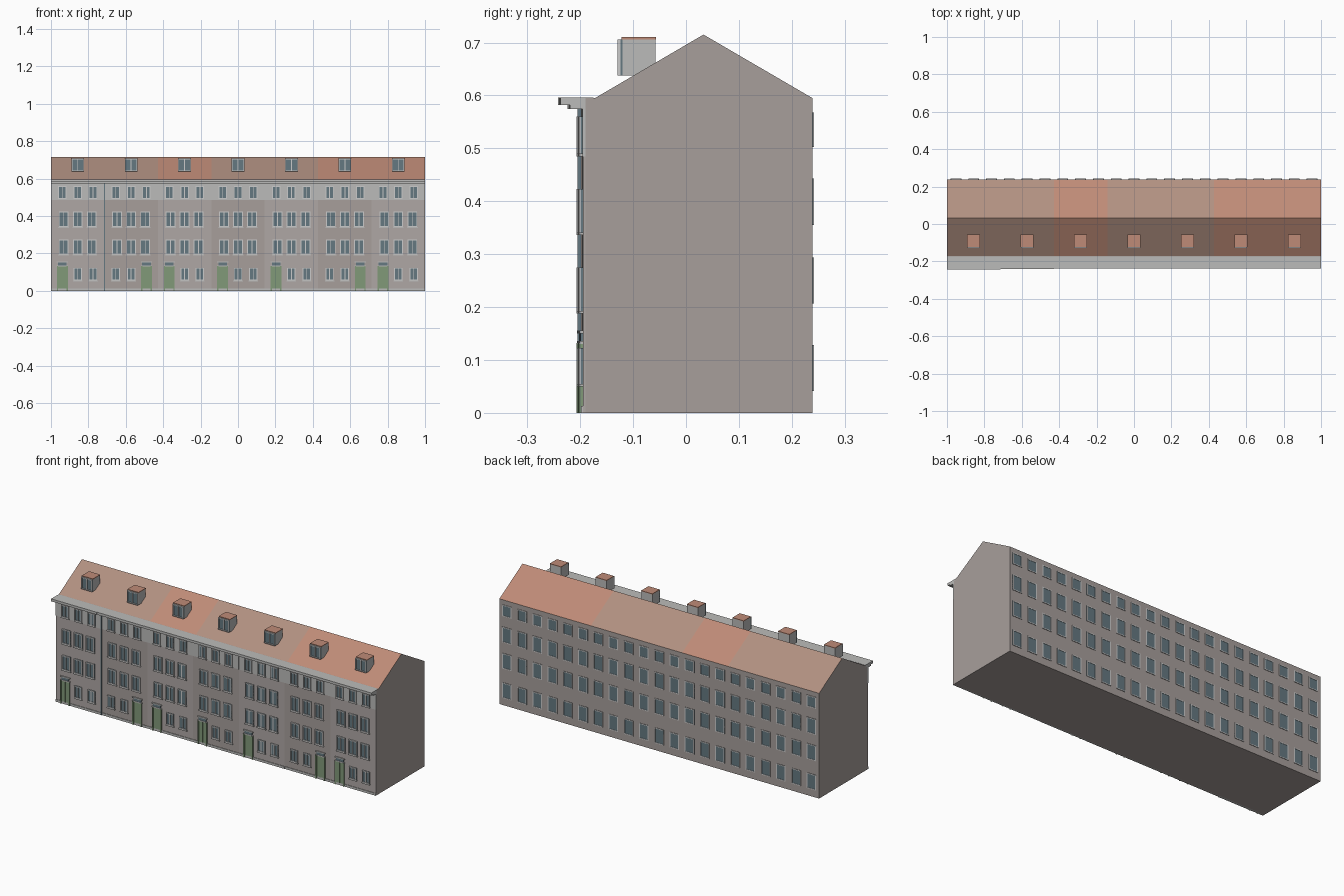
import bpy, bmesh
from mathutils import Matrix, Vector

if "Cube" in bpy.data.objects:
    bpy.data.objects.remove(bpy.data.objects["Cube"])


def mat(name, r, g, b):
    m = bpy.data.materials.new(name)
    m.diffuse_color = (r, g, b, 1)
    m.use_nodes = True
    m.node_tree.nodes["Principled BSDF"].inputs["Base Color"].default_value = m.diffuse_color
    return m


WALL = mat("wall_plaster", 0.39, 0.345, 0.33)
WALL2 = mat("wall_plaster_light", 0.43, 0.39, 0.375)
STONE = mat("pale_stone", 0.50, 0.50, 0.49)
TILE = mat("roof_orange", 0.52, 0.26, 0.185)
TILE2 = mat("roof_brown", 0.44, 0.28, 0.22)
GLASS = mat("window_glass", 0.13, 0.19, 0.22)
FRAME = mat("window_frame", 0.55, 0.57, 0.56)
GREEN = mat("door_green", 0.22, 0.32, 0.19)

HOUSES = 7
W = 2 / HOUSES
OFFSET = [0.005, 0.003, 0.002, 0.002, 0.001, 0.0, 0.0]   # slight forward steps
DOOR_SIDE = [-1, 1, -1, -1, -1, 1, -1]
ROOF_TONE = [1, 1, 0, 1, 1, 0, 0]
parts = {}


def part(name, *mats):
    if name not in parts:
        parts[name] = (bmesh.new(), mats)
    return parts[name][0]


def box(name, m, x0, x1, y0, y1, z0, z1):
    bm = part(name, m)
    c = Vector(((x0 + x1) / 2, (y0 + y1) / 2, (z0 + z1) / 2))
    size = (x1 - x0, abs(y1 - y0), z1 - z0)
    bmesh.ops.create_cube(bm, size=1, matrix=Matrix.Translation(c) @ Matrix.Diagonal((*size, 1)))


def window(tag, x, z0, z1, w, wall, depth, out, bar=True, sill=0.0):
    """Framed window on a wall plane; out = -1 for the front, 1 for the back."""
    t, h = 0.005, w / 2
    glass, front = wall + out * depth * 0.45, wall + out * depth
    lo, hi = min(wall, front), max(wall, front)
    box(tag + "_window_glass", GLASS, x - h, x + h, min(wall, glass), max(wall, glass), z0, z1)
    f = tag + "_window_frames"
    for s in (-1, 1):
        xs = x + s * (h - t / 2)
        box(f, FRAME, xs - t / 2, xs + t / 2, lo, hi, z0, z1)
    box(f, FRAME, x - h + t, x + h - t, lo, hi, z0, z0 + t)
    box(f, FRAME, x - h + t, x + h - t, lo, hi, z1 - t, z1)
    if bar:
        box(f, FRAME, x - 0.002, x + 0.002, lo, hi, z0 + t, z1 - t)
    if sill:
        box(tag + "_window_sills", STONE, x - h - sill, x + h + sill, lo, hi, z0 - 0.005, z0)


# Main body: gabled profile swept along x, one roof strip per house
profile = [(-0.19, 0), (0.239, 0), (0.239, 0.595), (0.033, 0.715), (-0.172, 0.595), (-0.19, 0.595)]
bm = part("building_body", WALL, TILE, TILE2)
rings = [[bm.verts.new((-1 + i * W, y, z)) for y, z in profile] for i in range(HOUSES + 1)]
for i in range(HOUSES):
    for k in range(6):
        n = (k + 1) % 6
        f = bm.faces.new((rings[i][k], rings[i + 1][k], rings[i + 1][n], rings[i][n]))
        if k in (2, 3):
            f.material_index = 1 + ROOF_TONE[i]
bm.faces.new(rings[0])
bm.faces.new(rings[-1])

for i in range(HOUSES):
    x0, x1 = -1 + i * W, -1 + (i + 1) * W
    cx, off, side = (x0 + x1) / 2, OFFSET[i], DOOR_SIDE[i]
    wall = -0.195 - off

    # Facade panel, pale frieze, plinth and cornice
    box("facade_" + ("b" if i % 2 else "a"), WALL if i % 2 else WALL2, x0, x1, wall, -0.189, 0, 0.485)
    box("top_frieze", STONE, x0, x1, wall - 0.0005, -0.189, 0.485, 0.58)
    box("plinth", STONE, x0, x1, wall - 0.003, -0.189, 0, 0.013)
    box("cornice", STONE, x0, x1, -0.237 - off, -0.175, 0.582, 0.596)
    box("cornice_moulding", STONE, x0, x1, -0.219 - off, -0.189, 0.574, 0.582)

    # Ground floor: one door and two windows; upper floors: three windows
    for c in (-1, 0, 1):
        x = cx + c * 0.082
        if c == side:
            box("door_panels", GREEN, x - 0.023, x + 0.023, wall - 0.003, wall, 0.013, 0.130)
            for s in (-1, 1):
                xs = x + s * 0.0255
                box("door_frames", GREEN, xs - 0.0035, xs + 0.0035, wall - 0.007, wall, 0, 0.132)
            box("door_frames", GREEN, x - 0.002, x + 0.002, wall - 0.006, wall, 0.013, 0.13)
            box("door_fanlights", GLASS, x - 0.023, x + 0.023, wall - 0.004, wall, 0.136, 0.150)
            box("door_lintels", STONE, x - 0.03, x + 0.03, wall - 0.006, wall, 0.130, 0.136)
            box("door_lintels", STONE, x - 0.03, x + 0.03, wall - 0.006, wall, 0.150, 0.156)
        else:
            window("front", x, 0.055, 0.123, 0.045, wall, 0.007, -1, sill=0.003)
        for z0, z1 in ((0.193, 0.275), (0.341, 0.423)):
            window("front", cx + c * 0.075, z0, z1, 0.052, wall, 0.007, -1, sill=0.003)
        window("front", x, 0.490, 0.560, 0.045, wall, 0.007, -1, sill=0.003)

        # Back wall windows
        for z0, z1 in ((0.041, 0.128), (0.207, 0.294), (0.355, 0.443), (0.503, 0.568)):
            window("back", cx + c * W / 3, z0, z1, 0.058, 0.239, 0.003, 1, bar=False)

    # Dormer: box on the front slope with tiled cap and two-light window
    box("dormer_bodies", STONE, cx - 0.034, cx + 0.034, -0.12, -0.058, 0.638, 0.706)
    box("dormer_roofs", TILE, cx - 0.035, cx + 0.035, -0.122, -0.057, 0.706, 0.710)
    window("dormer", cx, 0.638, 0.706, 0.068, -0.12, 0.009, -1)

# Downpipe at the first house step
box("downpipe", GLASS, -1 + W - 0.003, -1 + W + 0.003, -0.205, -0.19, 0, 0.578)

for name, (bm, mats) in parts.items():
    bmesh.ops.recalc_face_normals(bm, faces=bm.faces)
    me = bpy.data.meshes.new(name)
    bm.to_mesh(me)
    bm.free()
    for m in mats:
        me.materials.append(m)
    bpy.context.collection.objects.link(bpy.data.objects.new(name, me))
